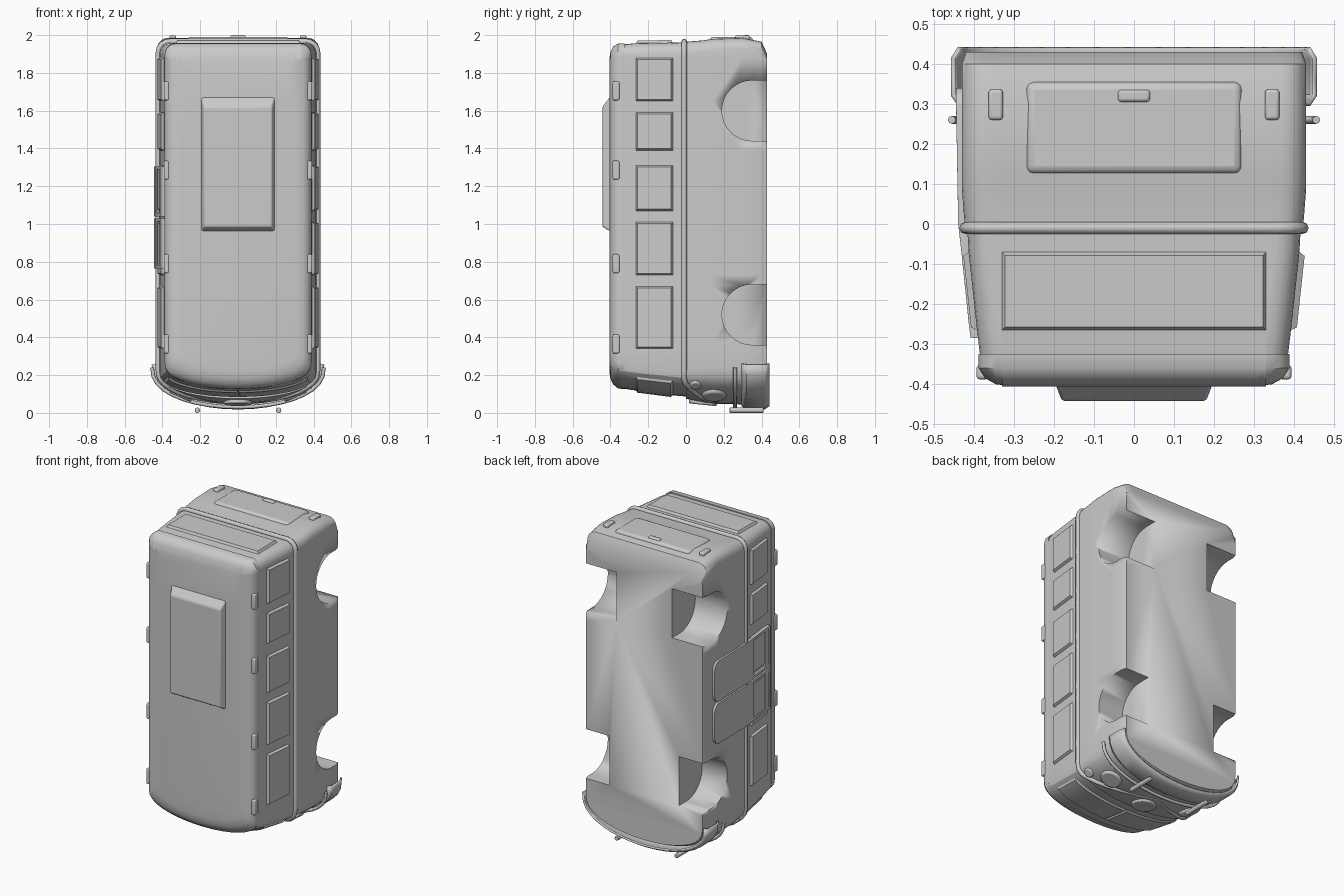
import bpy, bmesh, math
from math import sin, cos, pi
from mathutils import Vector, Matrix

cube = bpy.data.objects.get("Cube")
if cube:
    bpy.data.objects.remove(cube, do_unlink=True)

SIDE_WINDOWS = [(.34, .67), (.73, 1.01), (1.07, 1.31), (1.39, 1.59), (1.65, 1.88)]
BAND = (-.265, -.07)          # window band in y


def finish(name, bm, angle=35, bevel=0, segments=3):
    """Turn a bmesh into a smooth shaded object."""
    bmesh.ops.recalc_face_normals(bm, faces=bm.faces)
    mesh = bpy.data.meshes.new(name)
    bm.to_mesh(mesh)
    bm.free()
    ob = bpy.data.objects.new(name, mesh)
    bpy.context.collection.objects.link(ob)
    if bevel:
        mod = ob.modifiers.new("Bevel", "BEVEL")
        mod.width, mod.segments = bevel, segments
    bpy.ops.object.select_all(action="DESELECT")
    ob.select_set(True)
    bpy.context.view_layer.objects.active = ob
    bpy.ops.object.shade_smooth_by_angle(angle=math.radians(angle))
    return ob


def nose(w, zf, zs, n=18):
    """Curved nose in plan, from -x to +x."""
    turns = [pi * (i / n - .5) for i in range(n + 1)]
    return [(w * sin(a), zs - (zs - zf) * max(cos(a), 0) ** .85) for a in turns]


def outline(w, zf, zs, zr, r):
    """Closed plan of the van at one height."""
    side = [(w, z) for pair in SIDE_WINDOWS for z in pair]
    arc = [(w - r + r * cos(a), zr - r + r * sin(a))
           for a in (pi / 2 * i / 5 for i in range(6))]
    half = side + arc + [(.33, zr)]
    return nose(w, zf, zs) + half + [(-x, z) for x, z in reversed(half)]


def loft(layers):
    """Skin a stack of plans; each layer is y followed by outline values."""
    bm = bmesh.new()
    rings = [[bm.verts.new((x, y, z)) for x, z in outline(*rest)] for y, *rest in layers]
    for a, b in zip(rings, rings[1:]):
        for i in range(len(a)):
            j = (i + 1) % len(a)
            bm.faces.new((a[i], a[j], b[j], b[i]))
    bm.faces.new(rings[0])
    bm.faces.new(rings[-1])
    bmesh.ops.recalc_face_normals(bm, faces=bm.faces)
    return bm


def prism(points, axis, start, end):
    """Extrude a flat profile along x (profile yz) or z (profile xy)."""
    bm = bmesh.new()
    place = (lambda p, q, t: (t, p, q)) if axis == "x" else (lambda p, q, t: (p, q, t))
    face = bm.faces.new([bm.verts.new(place(p, q, start)) for p, q in points])
    moved = bmesh.ops.extrude_face_region(bm, geom=[face])["geom"]
    step = Vector(place(0, 0, end - start))
    bmesh.ops.translate(bm, vec=step, verts=[v for v in moved if isinstance(v, bmesh.types.BMVert)])
    bmesh.ops.recalc_face_normals(bm, faces=bm.faces)
    return bm


def box(name, centre, size, bevel=.008):
    bm = bmesh.new()
    bmesh.ops.create_cube(bm, size=1)
    bmesh.ops.scale(bm, vec=size, verts=bm.verts)
    bmesh.ops.translate(bm, vec=centre, verts=bm.verts)
    return finish(name, bm, bevel=bevel)


def disc(name, centre, normal, radius, depth, bevel=.008):
    bm = bmesh.new()
    turn = Vector(normal).to_track_quat("Z", "Y").to_matrix().to_4x4()
    bmesh.ops.create_cone(bm, cap_ends=True, segments=24, radius1=radius, radius2=radius,
                          depth=depth, matrix=Matrix.Translation(centre) @ turn)
    return finish(name, bm, bevel=bevel, segments=2)


def tube(name, points, radius, closed=False):
    curve = bpy.data.curves.new(name, "CURVE")
    curve.dimensions = "3D"
    curve.bevel_depth, curve.bevel_resolution = radius, 2
    curve.use_fill_caps = True
    spline = curve.splines.new("POLY")
    spline.points.add(len(points) - 1)
    for p, co in zip(spline.points, points):
        p.co = (*co, 1)
    spline.use_cyclic_u = closed
    ob = bpy.data.objects.new(name, curve)
    bpy.context.collection.objects.link(ob)
    return ob


# Lower body with wheel wells
body = finish("lower_body", loft([
    (.43, .42, .07, .25, 1.90, .06),
    (.40, .43, .055, .24, 1.965, .06),
    (.30, .43, .045, .23, 1.985, .06),
    (.14, .43, .05, .23, 1.98, .06),
    (.09, .43, .055, .23, 1.972, .06),
    (0, .423, .075, .22, 1.965, .06)]))
arch = [(.5, -.16)] + [(.35 - .16 * cos(a), .16 * sin(a))
                       for a in (pi * (i / 16 - .5) for i in range(17))] + [(.5, .16)]
for side in (-1, 1):
    for z, inner in ((.52, .25), (1.60, .20)):
        well = [(y, z + dz) for y, dz in arch]
        cutter = finish("well_cutter", prism(well, "x", side * inner, side * .6))
        cutter.hide_render = True
        mod = body.modifiers.new("Well", "BOOLEAN")
        mod.operation, mod.solver, mod.object = "DIFFERENCE", "EXACT", cutter
        bpy.context.view_layer.objects.active = body
        bpy.ops.object.modifier_apply(modifier=mod.name)
        bpy.data.objects.remove(cutter, do_unlink=True)

# Cabin with recessed windows, split windscreen and rear window
cabin = loft([
    (.02, .418, .085, .21, 1.962, .06),
    (BAND[1], .413, .093, .22, 1.96, .06),
    (BAND[0], .392, .118, .24, 1.957, .06),
    (-.34, .383, .13, .25, 1.95, .06)])
panes, left, right = [], [], []
for f in cabin.faces:
    c = f.calc_center_median()
    if not BAND[0] < c.y < BAND[1]:
        continue
    if c.z < .3 and abs(c.x) < .375:
        (left if c.x > 0 else right).append(f)
    elif abs(c.x) < .1 or (abs(c.x) > .39 and any(a < c.z < b for a, b in SIDE_WINDOWS)):
        panes.append(f)
bmesh.ops.inset_individual(cabin, faces=panes, thickness=.012, depth=-.014)
for group in (left, right):
    bmesh.ops.inset_region(cabin, faces=group, thickness=.01, depth=-.01, use_even_offset=True)
finish("cabin", cabin, angle=25)

# Roof cap and roof hatch
finish("roof", loft([
    (-.325, .388, .125, .26, 1.957, .06),
    (-.36, .388, .13, .265, 1.955, .06),
    (-.385, .372, .15, .28, 1.94, .06),
    (-.40, .345, .18, .30, 1.91, .06),
    (-.406, .30, .22, .32, 1.87, .06)]))
bm = bmesh.new()
base = [bm.verts.new((x, -.39, z)) for x, z in ((-.2, .955), (.2, .955), (.2, 1.69), (-.2, 1.69))]
top = [bm.verts.new((x, -.442, z)) for x, z in ((-.18, .985), (.18, .985), (.18, 1.62), (-.18, 1.62))]
bm.faces.new(base)
bm.faces.new(top)
for i in range(4):
    j = (i + 1) % 4
    bm.faces.new((base[i], base[j], top[j], top[i]))
finish("roof_hatch", bm, bevel=.008)
for side in (-1, 1):
    for z in (.365, .79, 1.285, 1.705):
        box("roof_clip", (side * .378, -.37, z), (.03, .036, .1))

# Pair of side doors with recessed windows
door_outer = [(-.445, .34), (-.439, 0), (-.431, BAND[1]), (-.413, BAND[0] + .02), (-.408, -.285)]
door_profile = door_outer + [(x + .03, y) for x, y in reversed(door_outer)]
for z in (.765, 1.04):
    bm = prism(door_profile, "z", z, z + .265)
    glass = [f for f in bm.faces if f.normal.x < -.8
             and BAND[0] < f.calc_center_median().y < BAND[1]]
    corners = [e for e in bm.edges if all(v.co.y > .3 for v in e.verts)
               and abs(e.verts[0].co.x - e.verts[1].co.x) > .02]
    bmesh.ops.inset_individual(bm, faces=glass, thickness=.025)
    bmesh.ops.inset_individual(bm, faces=glass, thickness=.004, depth=-.012)
    bmesh.ops.bevel(bm, geom=corners, offset=.05, segments=5, affect="EDGES", profile=.5)
    finish("side_door", bm, bevel=.006, segments=2)

# Belt moulding that dips down the nose
belt = []
for x, z in outline(.421, .06, .225, 1.966, .06):
    dip = .2 * max(0, 1 - abs(x) / .40) ** .8 if z < .3 else 0
    belt.append((x, -.01 + dip, z))
tube("belt_moulding", belt, .015, closed=True)

# Front bumper, its upper rail and the overriders
bm = bmesh.new()
rows = [[bm.verts.new((x, y, z)) for x, z in nose(w, zf, zs)]
        for y, w, zf, zs in ((.295, .44, .035, .26), (.32, .457, .018, .255),
                             (.415, .457, .018, .255), (.442, .44, .035, .26))]
for a, b in zip(rows, rows[1:]):
    for i in range(len(a) - 1):
        bm.faces.new((a[i], a[i + 1], b[i + 1], b[i]))
bumper = finish("front_bumper", bm)
bumper.modifiers.new("Thickness", "SOLIDIFY").thickness = .012
tube("bumper_rail", [(x, .26, z) for x, z in nose(.455, .03, .24)], .01)
for side in (-1, 1):
    disc("overrider", (side * .215, .32, .014), (0, 1, 0), .014, .18, .004)
    disc("headlight", (side * .30, .15, .098), (side * .4, 0, -.92), .065, .035, .012)
    disc("indicator", (side * .385, .05, .152), (side * .68, 0, -.73), .03, .03)
    box("tail_light", (side * .345, .298, 1.985), (.036, .076, .026))

# Plain round nose badge, engine lid and plate lamp
disc("nose_disc", (0, .09, .058), (0, -.1, -1), .075, .03)
box("engine_lid", (0, .24, 1.965), (.54, .23, .052), bevel=.02)
box("plate_lamp", (0, .32, 1.985), (.08, .03, .03))
